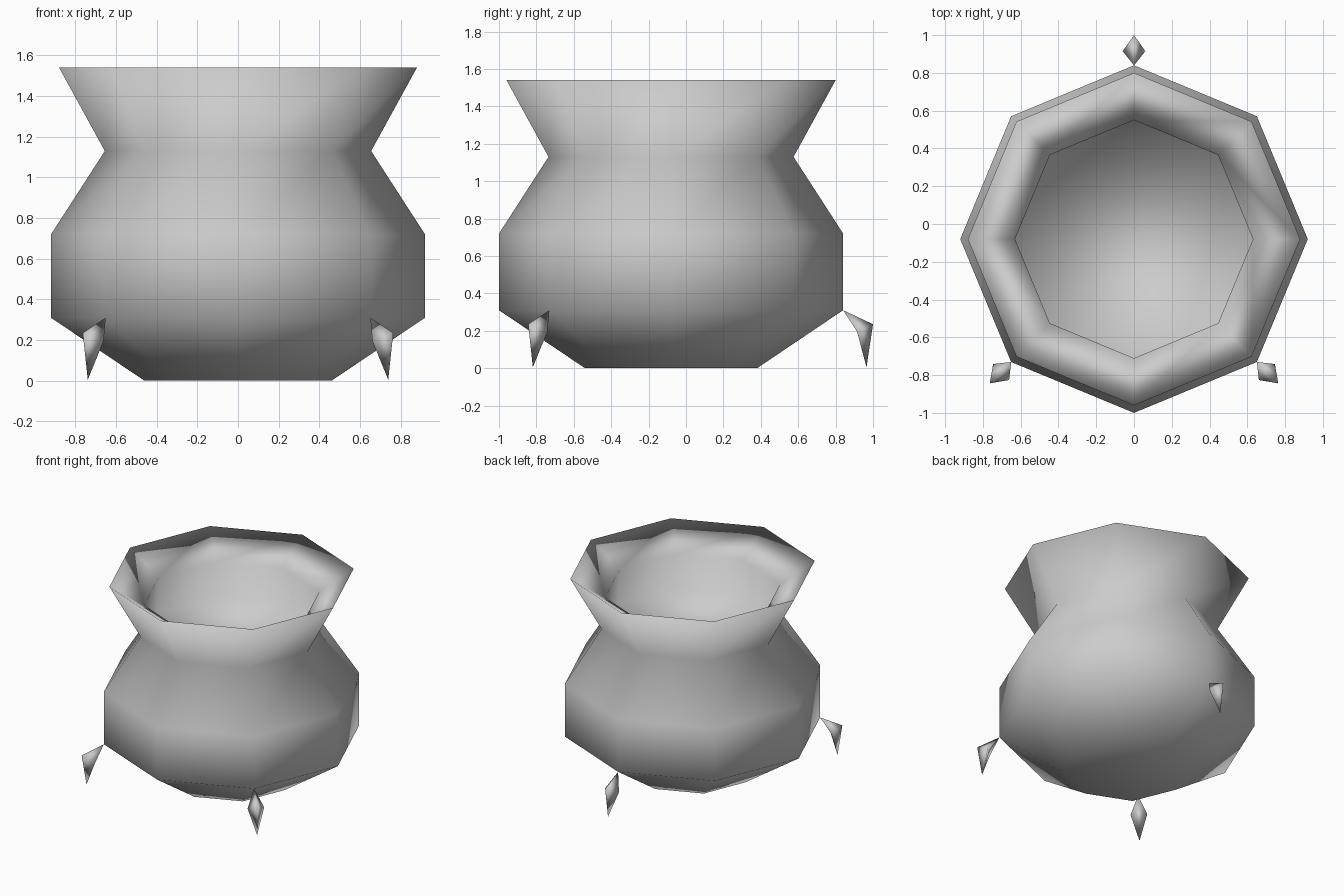
import bpy, bmesh, math
from mathutils import Matrix, Vector

cube = bpy.data.objects.get("Cube")
if cube:
    bpy.data.objects.remove(cube, do_unlink=True)

SIDES = 8
CENTRE = Matrix.Translation((0, -0.08, 0))

grey = bpy.data.materials.new("clay grey")
grey.use_nodes = True
colour = (0.604, 0.604, 0.604, 1)
grey.diffuse_color = colour
grey.node_tree.nodes["Principled BSDF"].inputs["Base Color"].default_value = colour


def finish(bm, name):
    """Turn a bmesh into a fully smooth-shaded object."""
    bmesh.ops.recalc_face_normals(bm, faces=bm.faces)
    mesh = bpy.data.meshes.new(name)
    bm.to_mesh(mesh)
    bm.free()
    mesh.shade_smooth()
    mesh.materials.append(grey)
    obj = bpy.data.objects.new(name, mesh)
    bpy.context.collection.objects.link(obj)


# Pot: outer wall up to the rim, then the inner lip, upright inner wall and floor
profile = [(0.46, 0), (0.92, 0.31), (0.92, 0.72), (0.655, 1.13), (0.88, 1.54),
           (0.63, 1.375), (0.64, 1.1)]
bm = bmesh.new()
rings = []
for radius, z in profile:
    angles = [math.tau * i / SIDES for i in range(SIDES)]
    rings.append([bm.verts.new(CENTRE @ Vector((radius * math.cos(a), radius * math.sin(a), z)))
                  for a in angles])
for low, high in zip(rings, rings[1:]):
    for i in range(SIDES):
        j = (i + 1) % SIDES
        bm.faces.new((low[i], low[j], high[j], high[i]))
bm.faces.new(rings[0])
bm.faces.new(rings[-1])
finish(bm, "pot")

# Feet: small thorns hanging from the lower belly corners
for name, turn in (("back_foot", 0), ("front_left_foot", -135), ("front_right_foot", 135)):
    bm = bmesh.new()
    top, tip, outer, left, right = [bm.verts.new(p) for p in (
        (0, 0.92, 0.31), (0, 1.045, 0.005), (0, 1.08, 0.235),
        (0.06, 0.995, 0.195), (-0.06, 0.995, 0.195))]
    for end in (top, tip):
        for a, b in ((outer, left), (left, right), (right, outer)):
            # the thorn is hollow where the two side corners meet
            if (a, b) != (left, right):
                bm.faces.new((end, a, b))
    bm.faces.new((top, left, right))
    bm.faces.new((tip, right, left))
    bm.transform(CENTRE @ Matrix.Rotation(math.radians(turn), 4, 'Z'))
    finish(bm, name)
